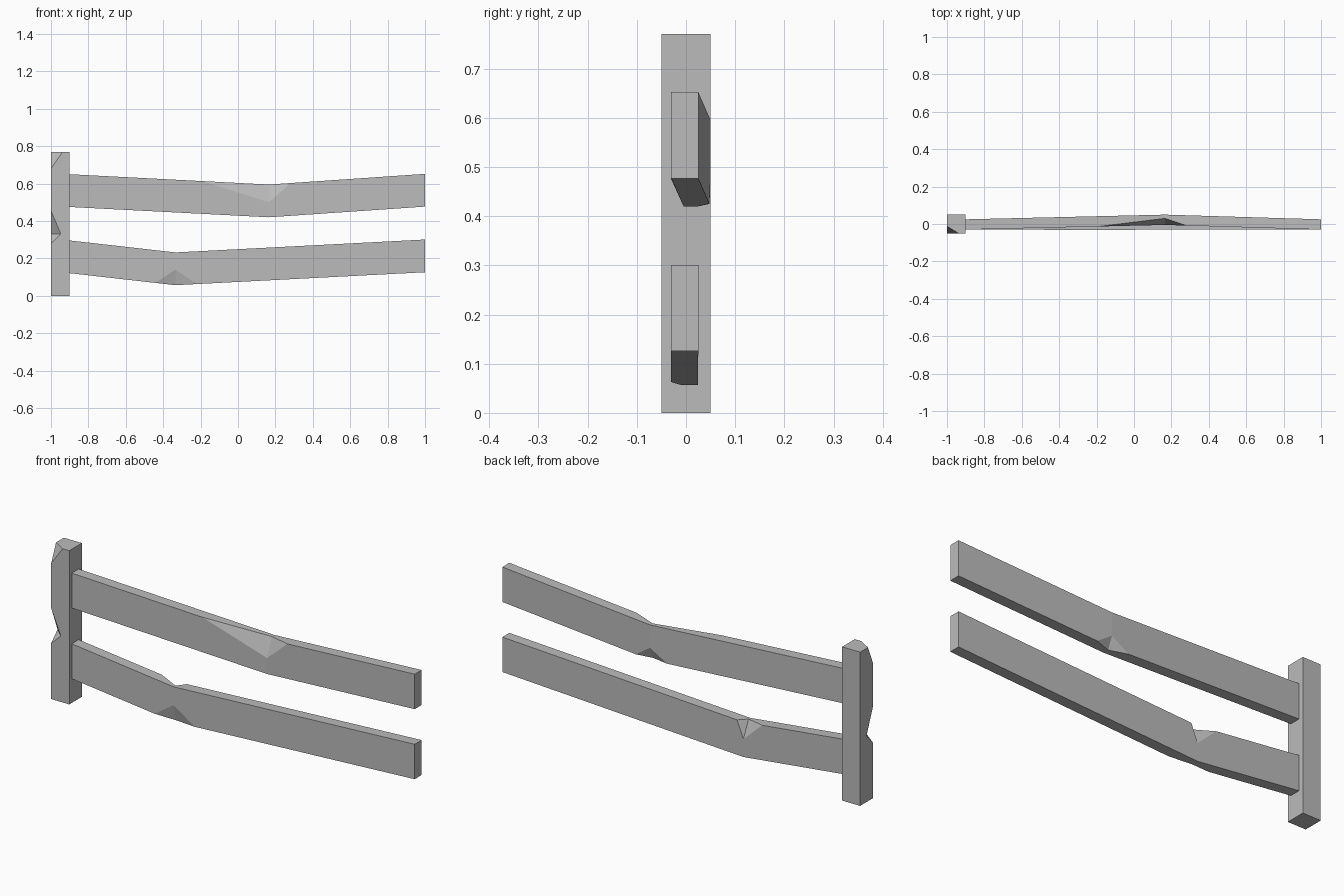
import bpy
import bmesh
from mathutils import Vector

cube = bpy.data.objects.get("Cube")
if cube:
    bpy.data.objects.remove(cube, do_unlink=True)

# Single weathered grey
GREY = (0.5, 0.5, 0.5, 1.0)
grey = bpy.data.materials.new("plain grey")
grey.use_nodes = True
grey.diffuse_color = GREY
grey.node_tree.nodes["Principled BSDF"].inputs["Base Color"].default_value = GREY


def section(x, y, z):
    """Rail cross-section: front bottom, back bottom, back top, front top."""
    w, h = 0.055, 0.175
    return [Vector((x, y + dy, z + dz)) for dy, dz in ((0, 0), (w, 0), (w, h), (0, h))]


def beam(name, start, mid, end, axis, chips):
    """Two straight spans meeting at mid. Each chip is (corner, chip start,
    chip end, two offsets from the corner to the deepest points)."""
    bm = bmesh.new()
    joint = mid[0][axis]
    chipped = {c[0] for c in chips}
    for side, tip in enumerate((start, end)):
        pts = list(tip) + [p for i, p in enumerate(mid) if i not in chipped]
        for corner, lo, hi, off_a, off_b in chips:
            v, e = mid[corner], tip[corner]
            t = ((lo, hi)[side] - v[axis]) / (e[axis] - v[axis])
            pts += [v.lerp(e, t), v + Vector(off_a), v + Vector(off_b)]
        bmesh.ops.convex_hull(bm, input=[bm.verts.new(p) for p in pts])
    # Open the joint between the spans and weld them
    inner = [f for f in bm.faces if all(abs(v.co[axis] - joint) < 1e-5 for v in f.verts)]
    bmesh.ops.delete(bm, geom=inner, context='FACES')
    bmesh.ops.remove_doubles(bm, verts=bm.verts[:], dist=1e-4)
    bmesh.ops.dissolve_limit(bm, angle_limit=0.01, verts=bm.verts[:], edges=bm.edges[:])
    bmesh.ops.recalc_face_normals(bm, faces=bm.faces[:])
    mesh = bpy.data.meshes.new(name)
    bm.to_mesh(mesh)
    bm.free()
    mesh.materials.append(grey)
    bpy.context.collection.objects.link(bpy.data.objects.new(name, mesh))


# Post with a notch in its outer front edge and a clipped top corner
def square(z):
    return [Vector((x, y, z)) for x, y in ((-1, -.05), (-.9, -.05), (-.9, .05), (-1, .05))]


top = square(0.77)
top[0].z = 0.68
top += [Vector((-.937, -.05, .77)), Vector((-1, -.012, .77))]
beam("post", square(0), square(0.33), top, 2,
     [(0, 0.28, 0.455, (.053, 0, 0), (0, .05, 0))])

# Upper rail, bowed back and down, chipped at front top and back bottom
beam("upper_rail", section(-.9, -.03, .475), section(.165, -.005, .42),
     section(1, -.03, .477), 0,
     [(3, -.19, .28, (0, 0, -.095), (0, .035, 0)),
      (1, .07, .245, (0, 0, .06), (0, -.025, 0))])

# Lower rail, sagging near the post, chipped at front bottom and back top
beam("lower_rail", section(-.9, -.03, .121), section(-.335, -.031, .057),
     section(1, -.03, .126), 0,
     [(0, -.44, -.22, (0, 0, .083), (0, .02, 0)),
      (2, -.44, -.3, (0, 0, -.085), (0, -.04, 0))])
